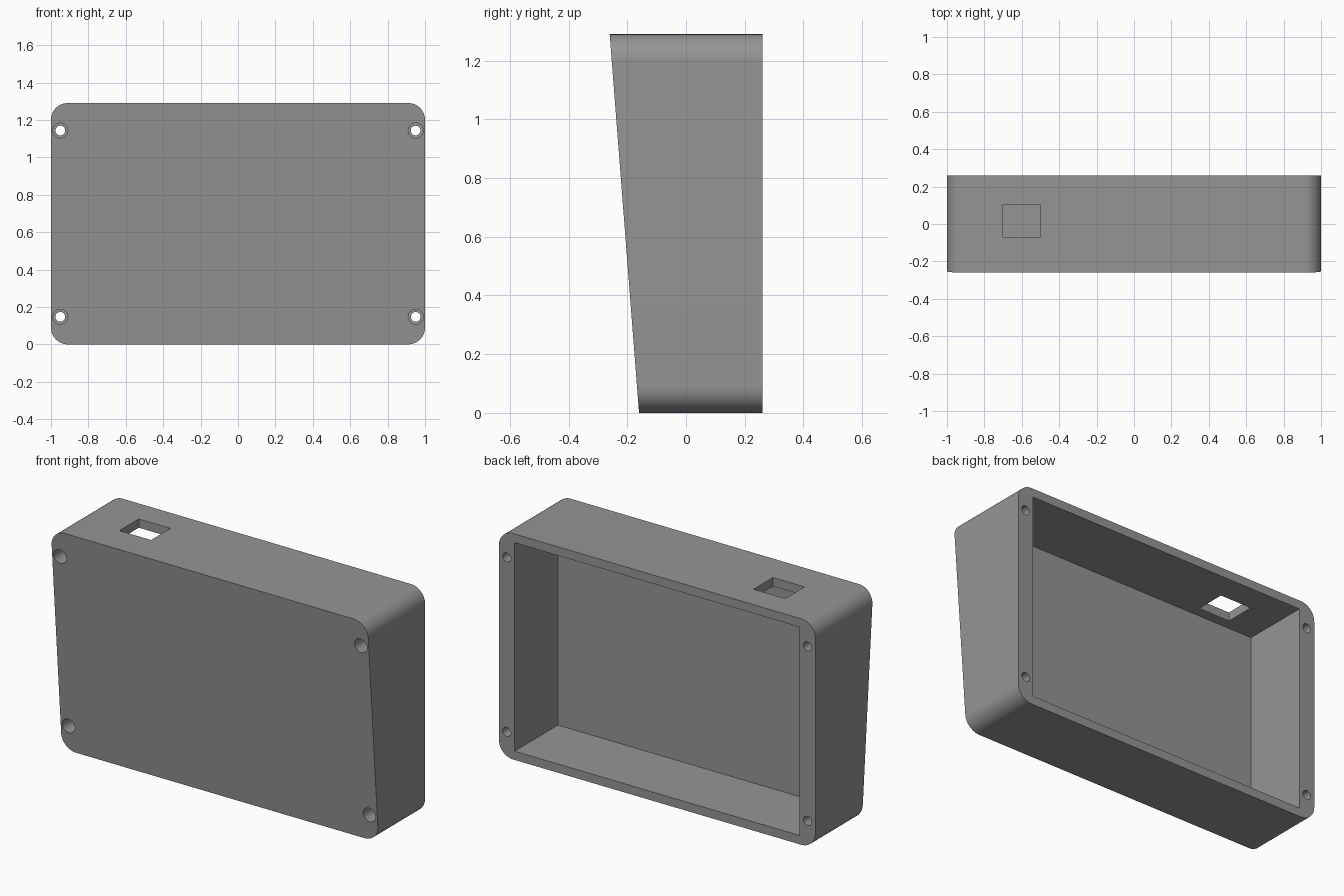
import bpy, bmesh, math
from mathutils import Matrix

if "Cube" in bpy.data.objects:
    bpy.data.objects.remove(bpy.data.objects["Cube"])

W, H, BACK, R = 1.0, 1.29, 0.26, 0.09   # half width, height, back plane, corner radius

grey = bpy.data.materials.new("plain grey")
grey.diffuse_color = (0.3, 0.3, 0.3, 1)
grey.use_nodes = True
grey.node_tree.nodes["Principled BSDF"].inputs["Base Color"].default_value = grey.diffuse_color


def make_object(name, bm):
    bmesh.ops.recalc_face_normals(bm, faces=bm.faces)
    mesh = bpy.data.meshes.new(name)
    bm.to_mesh(mesh)
    bm.free()
    mesh.materials.append(grey)
    obj = bpy.data.objects.new(name, mesh)
    bpy.context.collection.objects.link(obj)
    return obj


def box(name, x0, x1, y0, y1, z0, z1):
    bm = bmesh.new()
    size = Matrix.Diagonal((x1 - x0, y1 - y0, z1 - z0, 1))
    place = Matrix.Translation(((x0 + x1) / 2, (y0 + y1) / 2, (z0 + z1) / 2))
    bmesh.ops.create_cube(bm, size=1, matrix=place @ size)
    return make_object(name, bm)


def rod(name, x, z, radius, y0, y1):
    bm = bmesh.new()
    place = Matrix.Translation((x, (y0 + y1) / 2, z)) @ Matrix.Rotation(math.pi / 2, 4, 'X')
    bmesh.ops.create_cone(bm, cap_ends=True, segments=40, radius1=radius,
                          radius2=radius, depth=y1 - y0, matrix=place)
    return make_object(name, bm)


# Enclosure shell: rounded outline at the back, drawn forward to a sloping front
bm = bmesh.new()
outline = []
for cx, cz, start in ((W - R, H - R, 0), (R - W, H - R, 90), (R - W, R, 180), (W - R, R, 270)):
    for i in range(17):
        a = math.radians(start + 90 * i / 16)
        outline.append(bm.verts.new((cx + R * math.cos(a), BACK, cz + R * math.sin(a))))
back_face = bm.faces.new(outline)
front = bmesh.ops.extrude_face_region(bm, geom=[back_face], use_keep_orig=True)
for v in front["geom"]:
    if isinstance(v, bmesh.types.BMVert):
        v.co.y = -0.16 - 0.1 * v.co.z / H
shell = make_object("enclosure_shell", bm)

# Open cavity at the back and the rectangular cable opening in the top wall
cutters = [box("cavity_cutter", -0.9, 0.9, -0.13, 0.4, 0.05, H - 0.05),
           box("cable_opening_cutter", -0.7, -0.5, -0.07, 0.105, H - 0.15, H + 0.1)]

# Counterbored screw holes in the four corners
for x in (-0.95, 0.95):
    for z in (0.147, 1.143):
        cutters.append(rod("screw_hole_cutter", x, z, 0.026, -0.5, 0.5))
        cutters.append(rod("counterbore_cutter", x, z, 0.04, -0.5, 0.1))

# Cut everything out and discard the cutters
bpy.context.view_layer.objects.active = shell
for cutter in cutters:
    mod = shell.modifiers.new("cut", 'BOOLEAN')
    mod.operation = 'DIFFERENCE'
    mod.solver = 'EXACT'
    mod.object = cutter
    bpy.ops.object.modifier_apply(modifier=mod.name)
    bpy.data.objects.remove(cutter)

# Smooth rounded corners and bores, keeping the rims sharp
bpy.ops.object.select_all(action='DESELECT')
shell.select_set(True)
bpy.ops.object.shade_smooth_by_angle(angle=math.radians(30))
